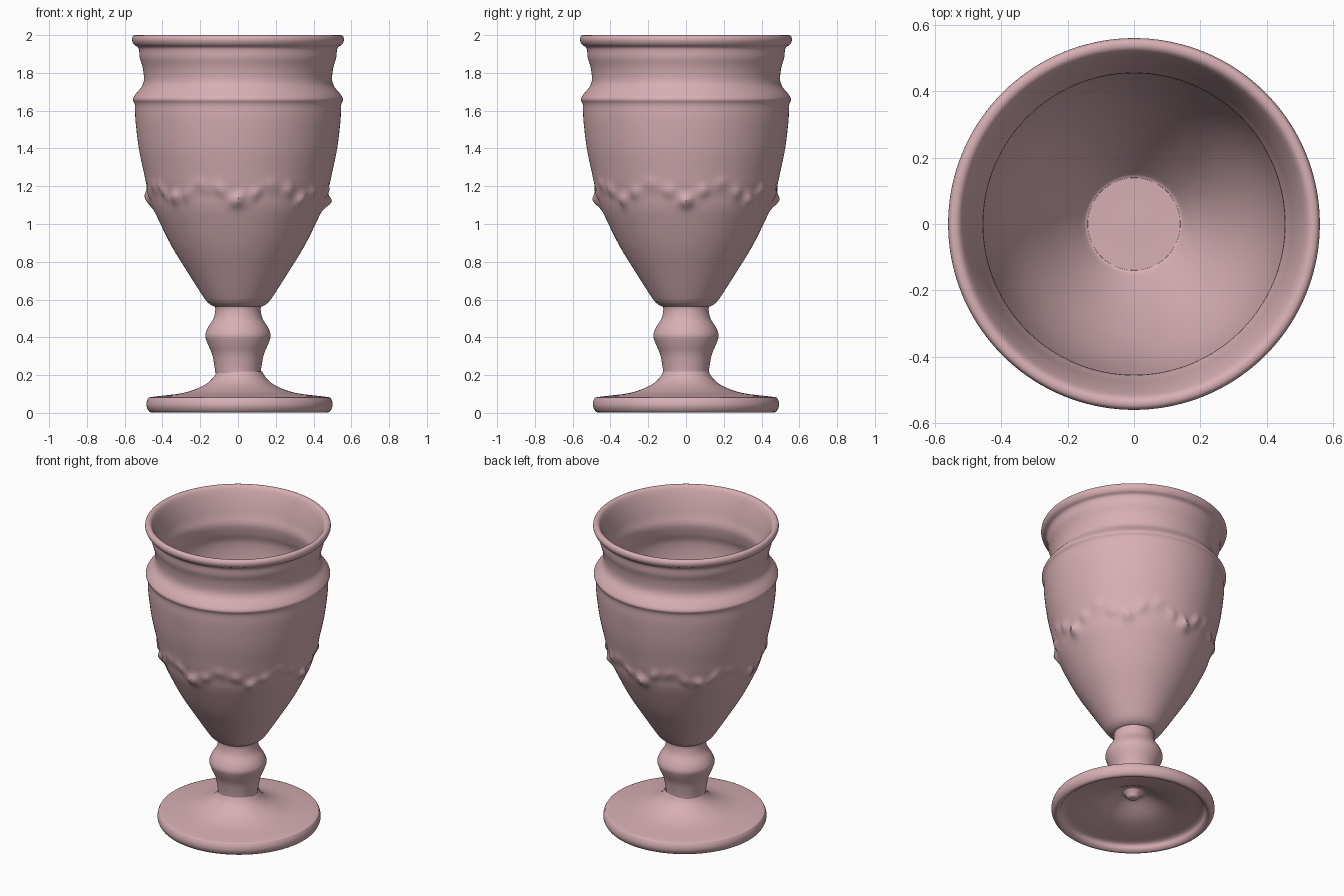
import bpy
import bmesh
from math import sin, cos, pi, tau, exp, radians
from mathutils import Vector

default_cube = bpy.data.objects.get("Cube")
if default_cube:
    bpy.data.objects.remove(default_cube, do_unlink=True)

SEGMENTS = 144

clay = bpy.data.materials.new("dusty_pink_clay")
clay.use_nodes = True
colour = (0.68, 0.43, 0.46, 1)
clay.diffuse_color = colour
clay.node_tree.nodes["Principled BSDF"].inputs["Base Color"].default_value = colour


def smooth_profile(points, steps=4):
    """Catmull-Rom curve through (radius, height) points."""
    pts = [Vector(p) for p in points]
    ends = [pts[0]] + pts + [pts[-1]]
    out = []
    for a, b, c, d in zip(ends, ends[1:], ends[2:], ends[3:]):
        for i in range(steps):
            t = i / steps
            out.append(b + (c - a) * t / 2 + (a * 2 - b * 5 + c * 4 - d) * t**2 / 2
                       + (b * 3 - a - c * 3 + d) * t**3 / 2)
    return out + [pts[-1]]


def lathe(name, points, relief=None, shift=0):
    """Spin a profile round z, with an optional relief(angle, height) outward."""
    bm = bmesh.new()
    rings = []
    for r, z in smooth_profile(points):
        if r < 0.001:
            rings.append([bm.verts.new((shift, 0, z))] * SEGMENTS)
            continue
        ring = []
        for i in range(SEGMENTS):
            angle = tau * i / SEGMENTS
            rad = r + (relief(angle, r, z) if relief else 0)
            ring.append(bm.verts.new((rad * cos(angle) + shift, rad * sin(angle), z)))
        rings.append(ring)
    for low, high in zip(rings, rings[1:]):
        for i in range(SEGMENTS):
            j = (i + 1) % SEGMENTS
            corners = list(dict.fromkeys((low[i], low[j], high[j], high[i])))
            if len(corners) > 2:
                bm.faces.new(corners)
    mesh = bpy.data.meshes.new(name)
    bm.to_mesh(mesh)
    bm.free()
    mesh.materials.append(clay)
    obj = bpy.data.objects.new(name, mesh)
    bpy.context.collection.objects.link(obj)
    bpy.ops.object.select_all(action="DESELECT")
    bpy.context.view_layer.objects.active = obj
    obj.select_set(True)
    bpy.ops.object.shade_smooth_by_angle(angle=radians(50))
    return obj


def garland(angle, r, z):
    """Lumpy swag of leaves below the belly, on the outer wall only."""
    if not 0.95 < z < 1.35 or r < 0.39 + (z - 1) * 0.29:
        return 0
    a = angle + pi / 2
    drop = 1.17 - 0.035 * cos(8 * a) + 0.012 * sin(23 * a)
    lumps = 0.6 + 0.4 * cos(32 * a)
    gaps = 0.65 + 0.35 * cos(8 * a)
    band = exp(-((z - drop) / 0.032) ** 2)
    # pendant at the middle of each swag
    pendant = max(0, cos(4 * a)) ** 12 * exp(-((z - 1.11) / 0.03) ** 2)
    return 0.026 * band * lumps * gaps + 0.014 * pendant


# Foot: hollow underside with a small central nub, rounded rim, flared top
lathe("foot", [
    (0, .11), (.03, .115), (.05, .14), (.08, .15), (.2, .09), (.32, .06),
    (.42, .045), (.44, .015), (.46, .002), (.48, .01), (.493, .04),
    (.485, .075), (.46, .085), (.3, .105), (.2, .14), (.145, .18), (.12, .22),
], shift=0.008)

# Stem: waisted baluster with a soft knop
lathe("stem", [
    (.12, .21), (.125, .25), (.137, .31), (.162, .37), (.173, .41),
    (.16, .45), (.13, .5), (.12, .55), (.13, .58),
])

# Bowl: outer wall, shoulder, neck, rolled lip, then the inner wall and floor
lathe("bowl", [
    (.11, .56), (.135, .567), (.165, .59), (.2, .64), (.27, .75), (.35, .88),
    (.42, 1.02), (.45, 1.09), (.467, 1.15), (.485, 1.21), (.498, 1.27),
    (.525, 1.4), (.543, 1.55), (.546, 1.63), (.557, 1.66), (.54, 1.69),
    (.508, 1.73), (.498, 1.77), (.505, 1.83), (.52, 1.88), (.526, 1.93),
    (.55, 1.95), (.561, 1.975), (.553, 1.997), (.53, 1.997),
    (.512, 1.97), (.488, 1.9), (.47, 1.83), (.455, 1.77), (.468, 1.7),
    (.488, 1.63), (.48, 1.5), (.43, 1.22), (.36, 1.02), (.25, .82),
    (.16, .69), (.14, .67), (.13, .667), (0, .667),
], relief=garland)
